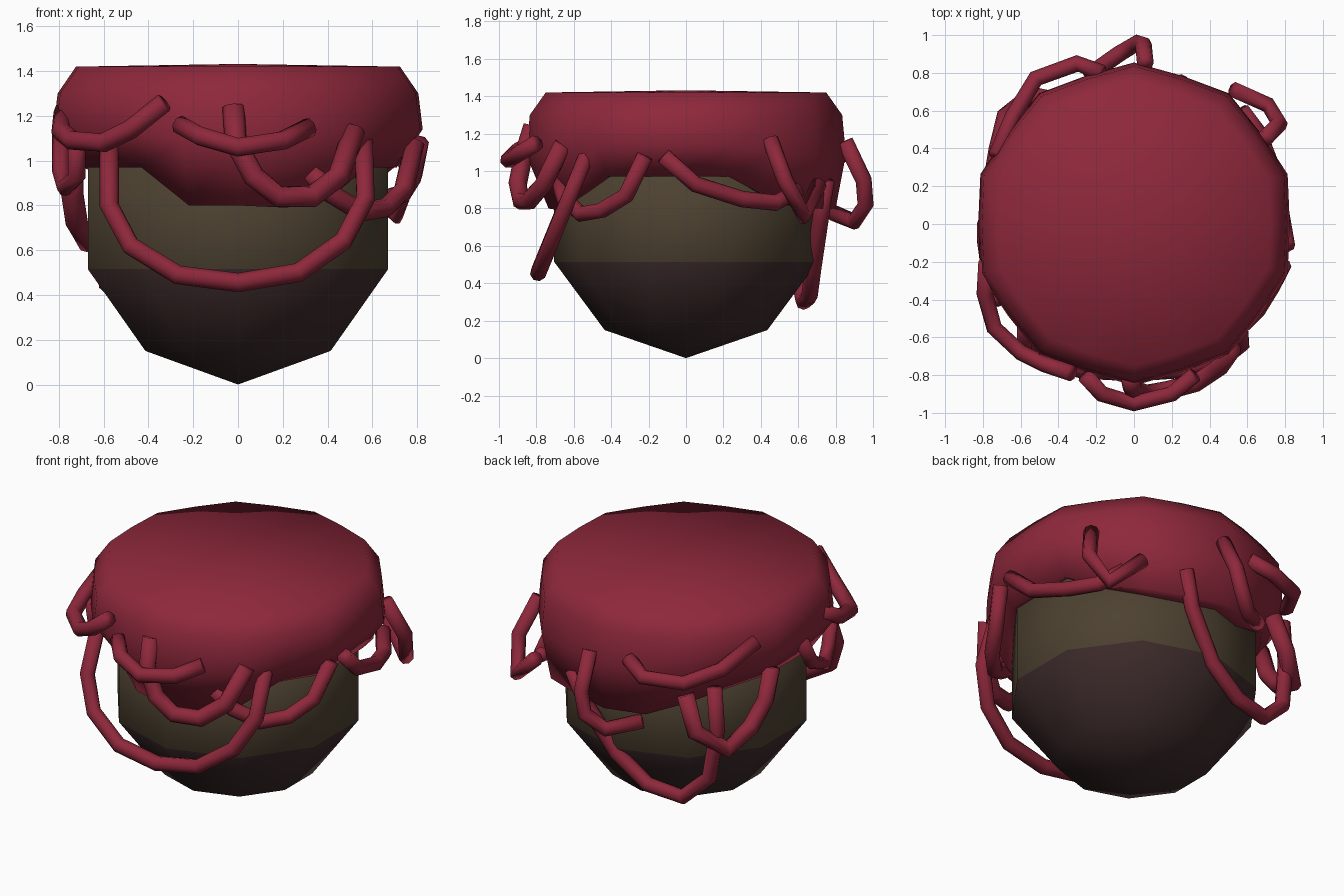
import bpy, bmesh, math
from mathutils import Vector

if "Cube" in bpy.data.objects:
    bpy.data.objects.remove(bpy.data.objects["Cube"], do_unlink=True)


def material(name, rgb):
    m = bpy.data.materials.new(name)
    m.use_nodes = True
    m.diffuse_color = (*rgb, 1)
    bsdf = next(n for n in m.node_tree.nodes if n.type == 'BSDF_PRINCIPLED')
    bsdf.inputs["Base Color"].default_value = (*rgb, 1)
    bsdf.inputs["Roughness"].default_value = 0.9
    return m


RED = material("crimson", (0.27, 0.021, 0.044))
OLIVE = material("dark olive", (0.074, 0.053, 0.030))
BROWN = material("dark brown", (0.047, 0.024, 0.024))


def finish(name, bm, mats):
    bmesh.ops.recalc_face_normals(bm, faces=bm.faces)
    for f in bm.faces:
        f.smooth = True
    me = bpy.data.meshes.new(name)
    bm.to_mesh(me)
    bm.free()
    for m in mats:
        me.materials.append(m)
    ob = bpy.data.objects.new(name, me)
    bpy.context.collection.objects.link(ob)
    return ob


def bridge(bm, a, b):
    n = len(a)
    return [bm.faces.new((a[i], a[(i + 1) % n], b[(i + 1) % n], b[i])) for i in range(n)]


def fan(bm, ring, point):
    tip = bm.verts.new(point)
    n = len(ring)
    return [bm.faces.new((ring[i], ring[(i + 1) % n], tip)) for i in range(n)]


# Ten-sided body: olive wall over a brown pointed base
def ten_ring(bm, r, z):
    angles = [math.radians(18 + 36 * k) for k in range(10)]
    return [bm.verts.new((r * math.cos(a), r * math.sin(a), z)) for a in angles]


bm = bmesh.new()
rings = [ten_ring(bm, r, z) for r, z in ((0.435, 0.15), (0.705, 0.515), (0.705, 1.1))]
fan(bm, rings[0], (0, 0, 0))
for a, b in zip(rings, rings[1:]):
    bridge(bm, a, b)
bm.faces.new(rings[-1])
for f in bm.faces:
    f.material_index = 0 if f.calc_center_median().z > 0.52 else 1
finish("body", bm, (OLIVE, BROWN))

# Cap: a ten-sided drum with split sides, its hem dipping at front and back
HEM = [0.97, 0.87, 0.8, 0.8, 0.8, 0.8, 0.87, 0.93, 0.97, 0.97,
       0.97, 0.97, 0.97, 0.8, 0.8, 0.79, 0.85, 0.97, 0.97, 0.97]


def cap_ring(bm, radius, height):
    ring = []
    for k, hem in enumerate(HEM):
        a = math.radians(18 + 18 * k)
        flat = 0.965 if k % 2 else 1.0
        r = radius(k) * flat
        ring.append(bm.verts.new((r * math.cos(a), r * math.sin(a), height(hem))))
    return ring


bm = bmesh.new()
hem_radius = lambda k: 0.8 if 2 <= k <= 5 else 0.735
rings = [
    cap_ring(bm, lambda k: 0.69, lambda h: h + 0.01),
    cap_ring(bm, hem_radius, lambda h: h),
    cap_ring(bm, lambda k: 0.855, lambda h: 1.14 + 0.3 * (h - 0.97)),
    cap_ring(bm, lambda k: 0.835, lambda h: 1.3),
    cap_ring(bm, lambda k: 0.75, lambda h: 1.42),
]
for a, b in zip(rings, rings[1:]):
    bridge(bm, a, b)
fan(bm, rings[-1], (0, 0, 1.432))
finish("cap", bm, (RED,))


# Hanging loops: eight-sided tubes swept along short paths
def tube(name, path, radius=0.044, sides=8):
    pts = [Vector(p) for p in path]
    bm = bmesh.new()
    rings = []
    side = None
    for i, p in enumerate(pts):
        t = (pts[min(i + 1, len(pts) - 1)] - pts[max(i - 1, 0)]).normalized()
        if side is None:
            side = t.orthogonal()
        side = (side - t * side.dot(t)).normalized()
        up = t.cross(side)
        turn = [2 * math.pi * k / sides for k in range(sides)]
        rings.append([bm.verts.new(p + radius * (side * math.cos(a) + up * math.sin(a)))
                      for a in turn])
    for a, b in zip(rings, rings[1:]):
        bridge(bm, a, b)
    bm.faces.new(rings[0])
    bm.faces.new(rings[-1])
    return finish(name, bm, (RED,))


# The large front loop lies in one sloping plane
big = [(-.575, 1.09), (-.575, .8), (-.48, .62), (-.27, .49), (0, .455),
       (.27, .5), (.47, .64), (.57, .83), (.56, 1.1)]
tube("front_large_loop", [(x, -.53 - .41 * (1.09 - z), z) for x, z in big])

tube("front_upper_loop", [(-.26, -.8, 1.16), (-.17, -.9, 1.11), (0, -.95, 1.06),
                          (.2, -.9, 1.09), (.32, -.8, 1.15)])
tube("front_middle_loop", [(-.02, -.82, 1.24), (-.01, -.87, 1.08), (.07, -.9, .93),
                           (.18, -.88, .84), (.33, -.84, .84), (.45, -.76, .93),
                           (.52, -.66, 1.14)], 0.05)
tube("front_left_loop", [(.32, -.68, .95), (.42, -.65, .85), (.55, -.56, .77),
                         (.66, -.45, .79), (.74, -.32, .87), (.79, -.22, 1.08)])
tube("left_loop", [(.81, -.12, 1.08), (.78, .05, .93), (.73, .3, .85),
                   (.66, .48, .83), (.57, .6, .9)])
tube("back_left_loop", [(.69, .45, 1.17), (.77, .53, .95), (.71, .63, .76),
                        (.53, .71, .93)])
tube("back_loop", [(.06, .85, 1.16), (.05, .95, .95), (.02, .96, .82),
                   (-.08, .9, .73), (-.25, .78, .78)])
tube("back_large_loop", [(.25, .75, .95), (.18, .72, .75), (0, .68, .48),
                         (-.2, .66, .33), (-.42, .63, .3), (-.58, .6, .45),
                         (-.62, .58, .75), (-.6, .58, 1.0)])
tube("back_right_lower_loop", [(-.46, .66, .95), (-.54, .68, .75), (-.68, .57, .64),
                               (-.72, .4, .72), (-.74, .28, .85), (-.74, .22, 1.03)], 0.05)
tube("back_right_upper_loop", [(-.17, .8, 1.15), (-.3, .85, 1.09), (-.52, .77, 1.08),
                               (-.64, .57, 1.12), (-.73, .36, 1.24)])
tube("right_loop", [(-.79, .01, 1.14), (-.79, -.1, .95), (-.77, -.25, .88),
                    (-.72, -.36, .93), (-.72, -.4, 1.12)], 0.04)
tube("front_right_loop", [(-.78, -.2, 1.22), (-.79, -.37, 1.13), (-.74, -.55, 1.09),
                          (-.6, -.68, 1.08), (-.48, -.74, 1.14), (-.33, -.79, 1.26)])
